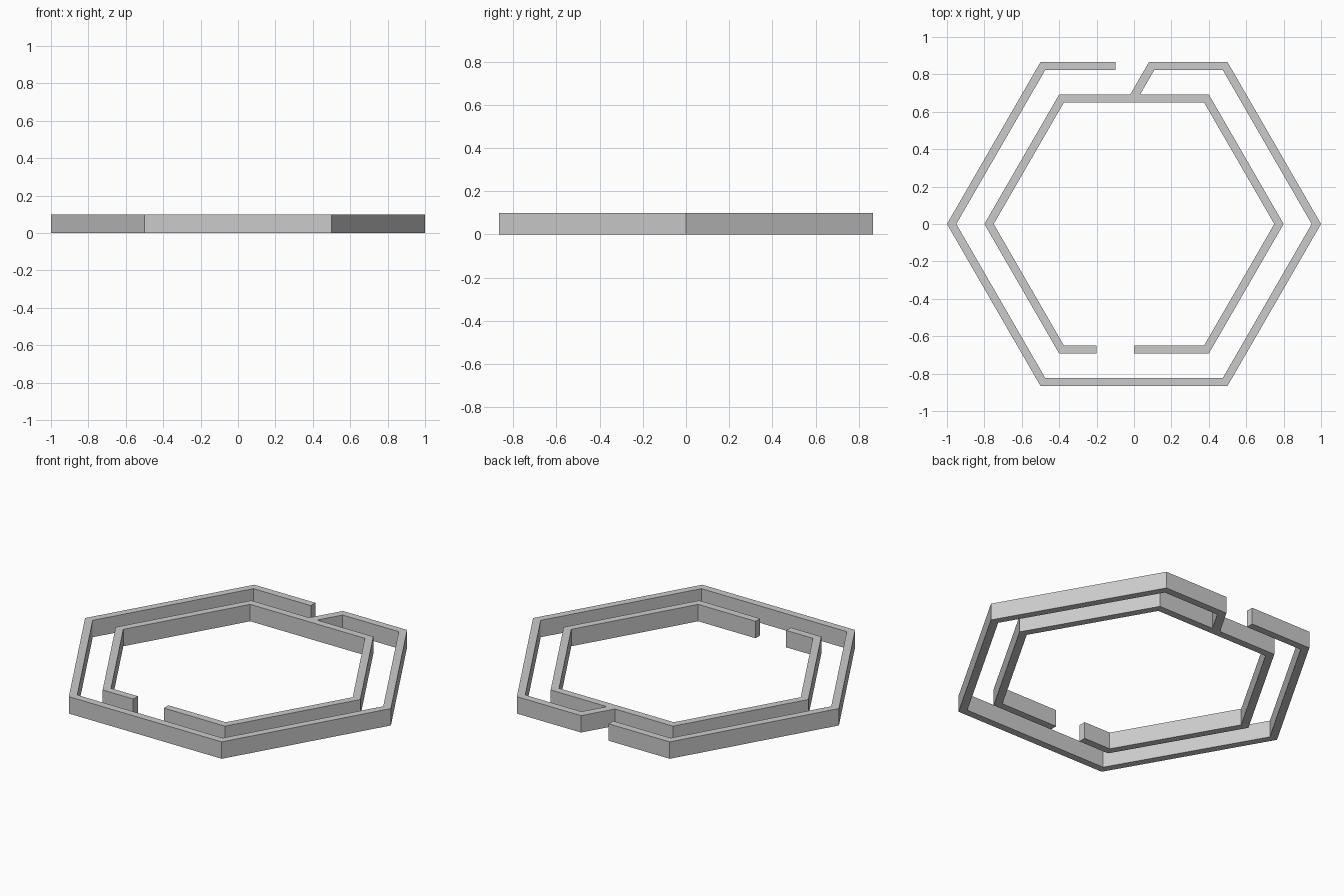
import bpy, bmesh
from math import cos, sin, radians, sqrt

if "Cube" in bpy.data.objects:
    bpy.data.objects.remove(bpy.data.objects["Cube"])

H = 0.1                      # band height
S = sqrt(3) / 2              # apothem / radius of a hexagon
OUT, OUT_IN = 1.0, 0.95      # outer band radii
INN, INN_IN = 0.8, 0.75      # inner band radii


def arc(r, *angles):
    """Hexagon corners of radius r at the given angles."""
    return [(r * cos(radians(a)), r * sin(radians(a))) for a in angles]


def slant(x0, r):
    """Point on the 60 degree link line through (x0, top of outer band)."""
    return (x0 - (OUT - r) * S / sqrt(3), r * S)


left_side, right_side = 0.08, 0.133

outline = (
    # outer band, outside
    [(-0.1, OUT * S)] + arc(OUT, 120, 180, 240, 300, 0, 60)
    # slanted link, left side
    + [slant(left_side, OUT), slant(left_side, INN)]
    # inner band, left outside to the front gap
    + arc(INN, 120, 180, 240) + [(-0.2, -INN * S), (-0.2, -INN_IN * S)]
    # inner band, inside
    + arc(INN_IN, 240, 180, 120, 60, 0, 300)
    # other side of the front gap, right outside
    + [(0, -INN_IN * S), (0, -INN * S)] + arc(INN, 300, 0, 60)
    # slanted link, right side
    + [slant(right_side, INN), slant(right_side, OUT_IN)]
    # outer band, inside, to the back gap
    + arc(OUT_IN, 60, 0, 300, 240, 180, 120) + [(-0.1, OUT_IN * S)]
)

# Extrude the single continuous outline
bm = bmesh.new()
base = bm.faces.new([bm.verts.new((x, y, 0)) for x, y in outline])
ext = bmesh.ops.extrude_face_region(bm, geom=[base], use_keep_orig=True)
top = [v for v in ext["geom"] if isinstance(v, bmesh.types.BMVert)]
bmesh.ops.translate(bm, verts=top, vec=(0, 0, H))
bmesh.ops.recalc_face_normals(bm, faces=bm.faces)
mesh = bpy.data.meshes.new("split_hexagon_band")
bm.to_mesh(mesh)
bm.free()
obj = bpy.data.objects.new("split_hexagon_band", mesh)
bpy.context.collection.objects.link(obj)
